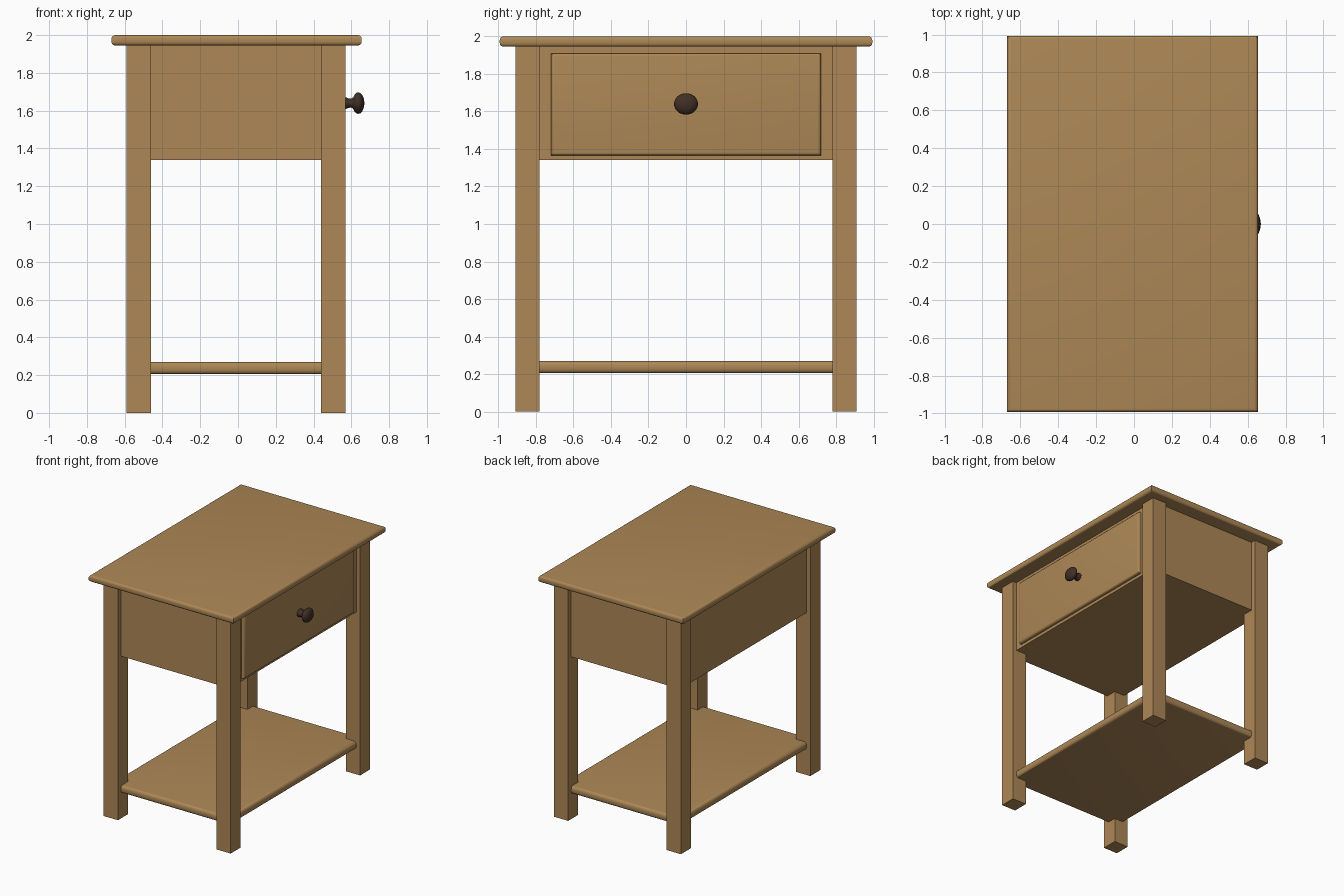
import bpy, bmesh, math
from mathutils import Vector

if "Cube" in bpy.data.objects:
    bpy.data.objects.remove(bpy.data.objects["Cube"])


def material(name, rgb):
    m = bpy.data.materials.new(name)
    m.diffuse_color = (*rgb, 1)
    m.use_nodes = True
    m.node_tree.nodes["Principled BSDF"].inputs["Base Color"].default_value = m.diffuse_color
    return m


WOOD = material("warm wood", (0.42, 0.245, 0.093))
DARK = material("dark bronze", (0.052, 0.029, 0.019))


def finish(name, bm, mat):
    bmesh.ops.recalc_face_normals(bm, faces=bm.faces)
    me = bpy.data.meshes.new(name)
    bm.to_mesh(me)
    bm.free()
    me.materials.append(mat)
    ob = bpy.data.objects.new(name, me)
    bpy.context.collection.objects.link(ob)
    return ob


def box(name, lo, hi, bevel=0.0, pick=None, segments=4):
    """Box between two corners; edges accepted by pick() are rounded."""
    lo, hi = Vector(lo), Vector(hi)
    bm = bmesh.new()
    bmesh.ops.create_cube(bm, size=1)
    for v in bm.verts:
        v.co = Vector([lo[i] + (v.co[i] + 0.5) * (hi[i] - lo[i]) for i in range(3)])
    if bevel:
        edges = [e for e in bm.edges if pick(e)]
        bmesh.ops.bevel(bm, geom=edges, offset=bevel, segments=segments,
                        profile=0.5, affect='EDGES')
    ob = finish(name, bm, WOOD)
    if bevel:
        bpy.ops.object.select_all(action='DESELECT')
        ob.select_set(True)
        bpy.context.view_layer.objects.active = ob
        bpy.ops.object.shade_smooth_by_angle(angle=math.radians(35))
    return ob


def horizontal(e):
    return abs(e.verts[0].co.z - e.verts[1].co.z) < 1e-4


# Rounded table top and lower shelf
box("table_top", (-0.67, -0.993, 1.945), (0.655, 0.993, 2.0), 0.02, horizontal)
box("lower_shelf", (-0.555, -0.87, 0.205), (0.535, 0.87, 0.27), 0.025, horizontal)

# Four square legs
for xn, x in (("back", -0.59), ("front", 0.44)):
    for yn, y in (("left", -0.91), ("right", 0.78)):
        box(f"{xn}_{yn}_leg", (x, y, 0), (x + 0.13, y + 0.13, 1.95))

# Drawer case set slightly inside the legs
box("drawer_case", (-0.555, -0.87, 1.34), (0.535, 0.87, 1.95))

# Drawer front with eased front edges
box("drawer_front", (0.50, -0.72, 1.365), (0.562, 0.72, 1.91), 0.018,
    lambda e: all(v.co.x > 0.55 for v in e.verts))

# Turned knob: (distance along x, radius), spun about the x axis
profile = [(0.555, 0.0), (0.555, 0.031), (0.575, 0.030), (0.585, 0.025),
           (0.600, 0.024), (0.610, 0.030), (0.618, 0.046), (0.628, 0.055),
           (0.637, 0.057), (0.647, 0.054), (0.657, 0.045), (0.665, 0.028),
           (0.670, 0.0)]
bm = bmesh.new()
verts = [bm.verts.new((x, 0, r)) for x, r in profile]
edges = [bm.edges.new(p) for p in zip(verts, verts[1:])]
bmesh.ops.spin(bm, geom=verts + edges, cent=(0, 0, 0), axis=(1, 0, 0),
               angle=math.tau, steps=32)
bmesh.ops.remove_doubles(bm, verts=bm.verts, dist=1e-4)
for v in bm.verts:
    v.co.y *= 1.12
    v.co.z += 1.64
knob = finish("drawer_knob", bm, DARK)
bpy.ops.object.select_all(action='DESELECT')
knob.select_set(True)
bpy.context.view_layer.objects.active = knob
bpy.ops.object.shade_smooth_by_angle(angle=math.radians(50))
